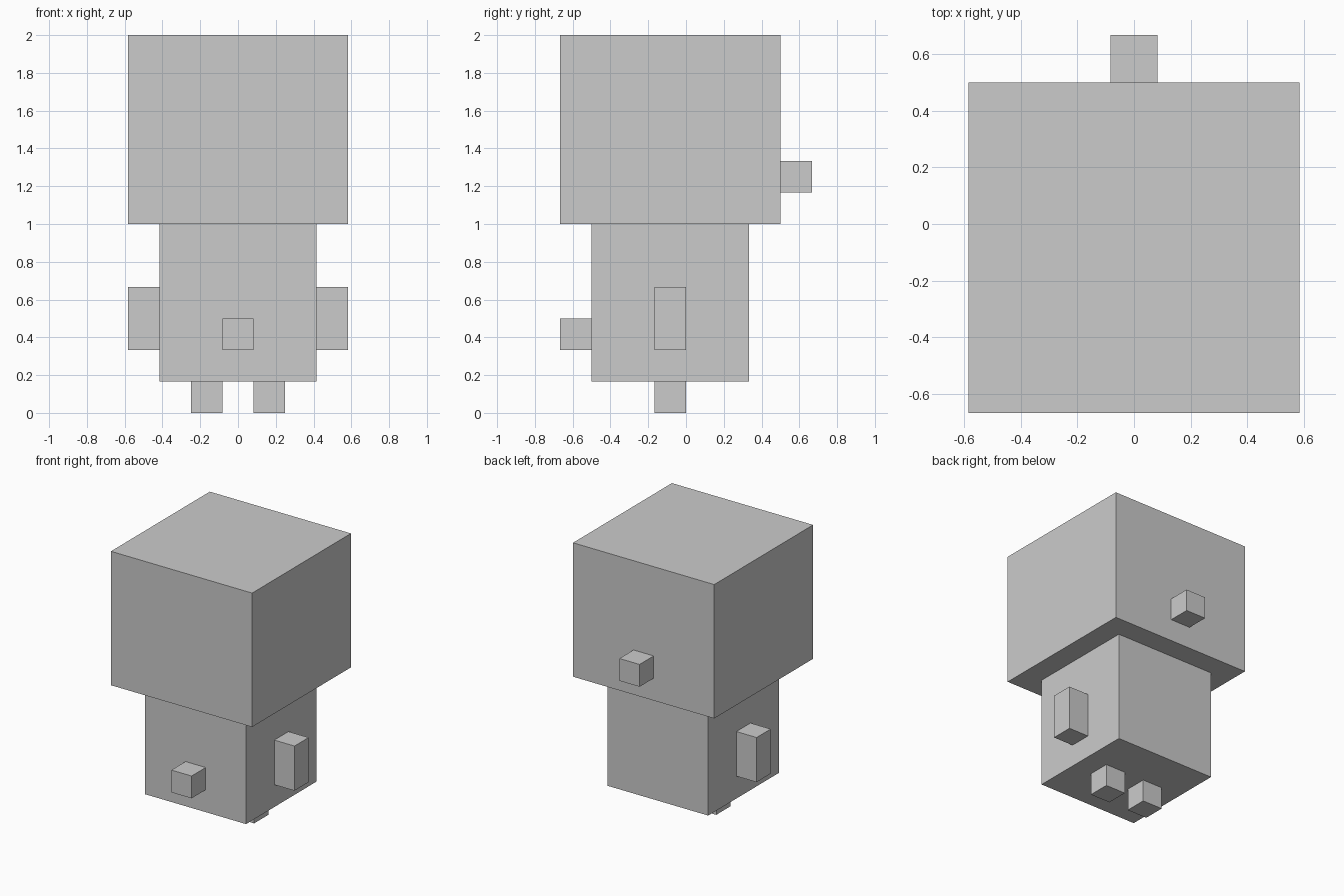
import bpy
from mathutils import Vector

# Remove the default cube
cube = bpy.data.objects.get("Cube")
if cube:
    bpy.data.objects.remove(cube, do_unlink=True)

UNIT = 2 / 24  # the figure is 24 blocks tall

# Single flat colour
grey = bpy.data.materials.new("light_grey")
grey.use_nodes = True
colour = (0.6, 0.6, 0.6, 1)
grey.diffuse_color = colour
grey.node_tree.nodes["Principled BSDF"].inputs["Base Color"].default_value = colour


def block(name, low, high):
    """Box between two corners given in block units."""
    low, high = Vector(low) * UNIT, Vector(high) * UNIT
    bpy.ops.mesh.primitive_cube_add(size=1, location=(low + high) / 2)
    ob = bpy.context.object
    ob.name = ob.data.name = name
    ob.scale = high - low
    bpy.ops.object.transform_apply(location=False, rotation=False, scale=True)
    ob.data.materials.append(grey)
    return ob


# Head and torso
block("head", (-7, -8, 12), (7, 6, 24))
block("torso", (-5, -6, 2), (5, 4, 12))

# Small knobs on the belly and the back of the head
block("belly_knob", (-1, -8, 4), (1, -6, 6))
block("back_knob", (-1, 6, 14), (1, 8, 16))

# Paired limbs
for side, s in (("left", 1), ("right", -1)):
    for limb, near, far, bottom, top in (("arm", 5, 7, 4, 8), ("leg", 1, 3, 0, 2)):
        x0, x1 = sorted((s * near, s * far))
        block(f"{side}_{limb}", (x0, -2, bottom), (x1, 0, top))
